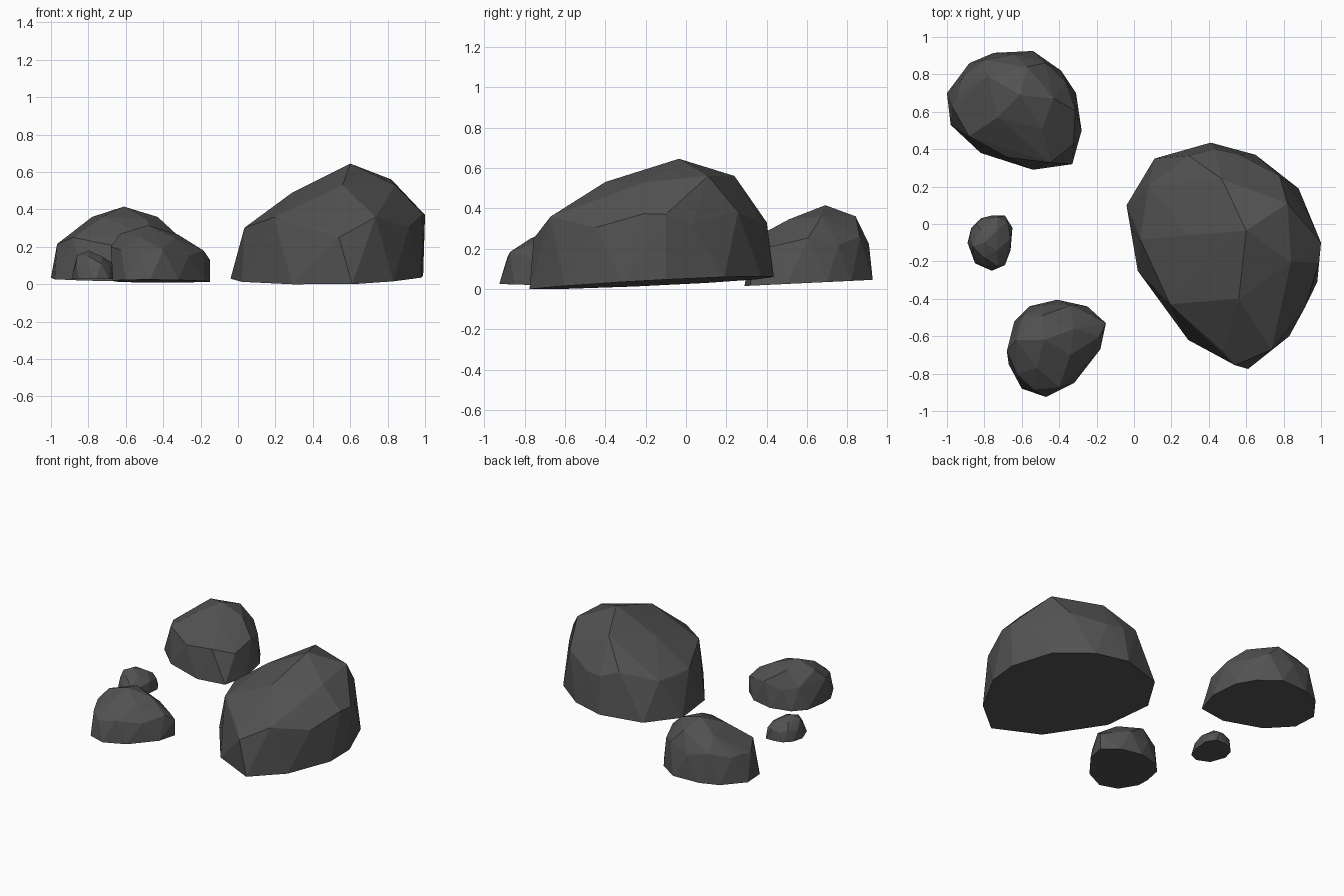
import bpy, bmesh
from mathutils import Vector

stone = bpy.data.materials.new("dark_stone")
stone.diffuse_color = (0.085, 0.085, 0.085, 1)


def rock(name, outline, base, apex, crown, shoulder, scale, shift=(0, 0)):
    """Faceted boulder: flat tilted base, steep shoulder ring, crown and apex."""
    a, b, c = base
    ground = lambda x, y: a + b * x + c * y
    pts = [Vector((x, y, ground(x, y))) for x, y in outline]
    top = Vector(apex)
    n = len(outline)
    # shoulder ring sits over the middle of each base edge, alternating in height
    for i in range(n):
        mid = (pts[i] + pts[(i + 1) % n]) / 2
        x = top.x + (mid.x - top.x) * scale + shift[0]
        y = top.y + (mid.y - top.y) * scale + shift[1]
        f = shoulder + (0.05 if i % 2 else -0.05)
        pts.append(Vector((x, y, mid.z + (top.z - mid.z) * f)))
    pts += [Vector(p) for p in crown] + [top]

    bm = bmesh.new()
    for p in pts:
        bm.verts.new(p)
    res = bmesh.ops.convex_hull(bm, input=bm.verts)
    loose = [v for v in bm.verts if not v.link_faces]
    bmesh.ops.delete(bm, geom=loose, context='VERTS')
    bmesh.ops.recalc_face_normals(bm, faces=bm.faces)
    me = bpy.data.meshes.new(name)
    bm.to_mesh(me)
    bm.free()
    me.materials.append(stone)
    ob = bpy.data.objects.new(name, me)
    bpy.context.collection.objects.link(ob)


# Large boulder on the right
rock("large_boulder",
     [(-.04, .10), (.11, .35), (.41, .435), (.65, .37), (.88, .19), (.99, -.10),
      (.98, -.31), (.83, -.60), (.61, -.775), (.29, -.62), (.02, -.25)],
     (.0257, .0269, .0543), (.60, -.035, .645),
     [(.29, -.06, .49), (.56, -.40, .53), (.84, -.20, .53), (.82, .11, .56),
      (.47, .24, .56), (.54, -.755, .25), (.05, .08, .29), (1.0, -.10, .37),
      (.43, .40, .33)],
     .50, .96, (.02, -.01))

# Medium boulder at the back left
rock("back_boulder",
     [(-1, .70), (-.88, .86), (-.75, .915), (-.54, .925), (-.39, .82), (-.31, .70),
      (-.28, .50), (-.33, .32), (-.54, .29), (-.82, .38), (-.98, .53)],
     (.001, 0, .048), (-.61, .69, .415),
     [(-.78, .79, .36), (-.57, .84, .36), (-.43, .67, .36), (-.49, .51, .345),
      (-.73, .57, .36), (-.94, .70, .23)],
     .53, .94)

# Small boulder at the front
rock("front_boulder",
     [(-.67, -.66), (-.64, -.52), (-.56, -.44), (-.41, -.405), (-.25, -.44), (-.15, -.53),
      (-.18, -.67), (-.32, -.85), (-.47, -.925), (-.60, -.88), (-.67, -.75)],
     (-.003, 0, -.03), (-.48, -.62, .315),
     [(-.63, -.62, .27), (-.52, -.77, .25), (-.34, -.70, .25), (-.32, -.56, .265),
      (-.49, -.49, .28), (-.68, -.68, .2), (-.15, -.53, .13)],
     .50, .94)

# Pebble at the left
rock("pebble",
     [(-.89, -.10), (-.87, -.02), (-.82, .03), (-.76, .045), (-.69, .045), (-.65, -.02),
      (-.66, -.14), (-.69, -.22), (-.76, -.25), (-.85, -.21)],
     (.028, 0, 0), (-.80, -.10, .18),
     [(-.86, -.12, .155), (-.80, -.18, .15), (-.73, -.14, .15), (-.73, -.03, .15),
      (-.82, -.03, .155)],
     .48, .94)
